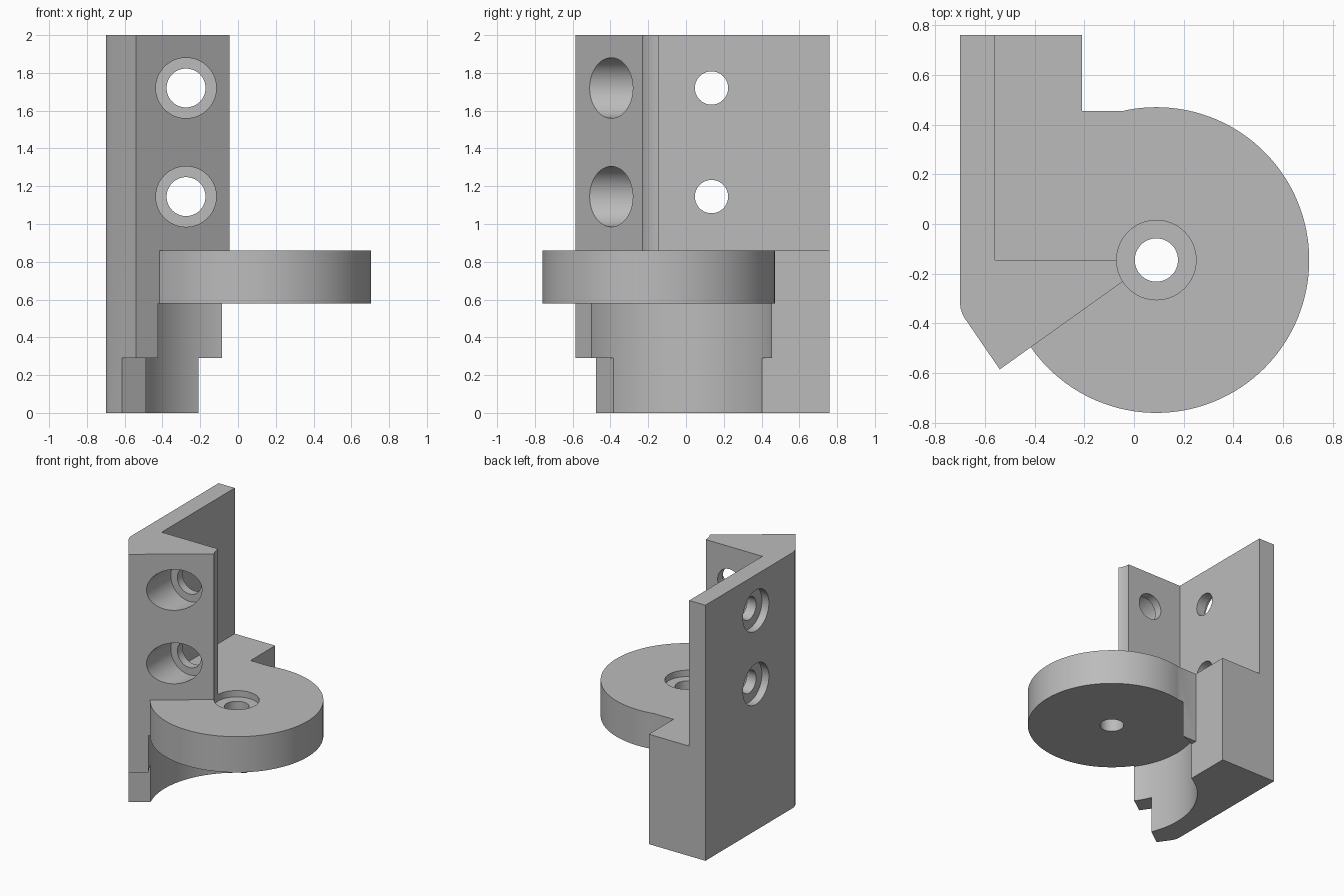
import bpy, bmesh, math
from mathutils import Matrix

if "Cube" in bpy.data.objects:
    bpy.data.objects.remove(bpy.data.objects["Cube"])

grey = bpy.data.materials.new("plain grey")
grey.diffuse_color = (0.5, 0.5, 0.5, 1)
grey.use_nodes = True
grey.node_tree.nodes["Principled BSDF"].inputs["Base Color"].default_value = grey.diffuse_color

CX, CY = 0.09, -0.145      # disc axis
SLOPE = 0.714              # slope of the slanted front face


def make(name, bm):
    bmesh.ops.recalc_face_normals(bm, faces=bm.faces)
    me = bpy.data.meshes.new(name)
    bm.to_mesh(me)
    bm.free()
    me.materials.append(grey)
    ob = bpy.data.objects.new(name, me)
    bpy.context.collection.objects.link(ob)
    return ob


def prism(name, pts, z0, z1):
    bm = bmesh.new()
    face = bm.faces.new([bm.verts.new((x, y, z0)) for x, y in pts])
    ext = bmesh.ops.extrude_face_region(bm, geom=[face])["geom"]
    bmesh.ops.translate(bm, vec=(0, 0, z1 - z0),
                        verts=[v for v in ext if isinstance(v, bmesh.types.BMVert)])
    return make(name, bm)


def box(name, x0, x1, y0, y1, z0, z1):
    return prism(name, [(x0, y0), (x1, y0), (x1, y1), (x0, y1)], z0, z1)


def cylinder(name, r, start, end, axis, centre, n=64):
    """Cylinder from start to end along axis; centre gives the other two coordinates."""
    bm = bmesh.new()
    bmesh.ops.create_cone(bm, cap_ends=True, segments=n, radius1=r, radius2=r, depth=end - start)
    mid = (start + end) / 2
    if axis == "x":
        rot, loc = Matrix.Rotation(math.pi / 2, 4, "Y"), (mid, *centre)
    elif axis == "y":
        rot, loc = Matrix.Rotation(math.pi / 2, 4, "X"), (centre[0], mid, centre[1])
    else:
        rot, loc = Matrix.Identity(4), (*centre, mid)
    bmesh.ops.transform(bm, matrix=Matrix.Translation(loc) @ rot, verts=bm.verts)
    return make(name, bm)


def combine(target, tool, operation):
    mod = target.modifiers.new(tool.name, "BOOLEAN")
    mod.operation = operation
    mod.solver = "EXACT"
    mod.object = tool
    bpy.context.view_layer.objects.active = target
    bpy.ops.object.modifier_apply(modifier=mod.name)
    bpy.data.objects.remove(tool)


# Full-height body outline with slanted front and rounded left corner
bracket = prism("bracket", [
    (-0.70, 0.76), (-0.70, -0.32), (-0.698, -0.338), (-0.692, -0.358), (-0.682, -0.378),
    (-0.54, -0.585), (0.0, -0.585 + 0.54 * SLOPE), (0.0, 0.455), (-0.21, 0.455), (-0.21, 0.76)],
    0, 2)

# Upper pocket leaving two walls, and round clearance below the disc
combine(bracket, box("pocket", -0.56, 1, CY, 1, 0.86, 3), "DIFFERENCE")
combine(bracket, cylinder("clearance", 0.625, -1, 0.58, "z", (CX, CY), 128), "DIFFERENCE")

# Lower step: trimmed side and trimmed slanted front
combine(bracket, box("side_step", -0.21, 1, -1, 1, -1, 0.29), "DIFFERENCE")
combine(bracket, prism("front_step", [
    (-1.0, -0.475 - 0.385 * SLOPE), (0.5, -0.475 + 1.115 * SLOPE), (0.5, -2), (-1.0, -2)],
    -1, 0.29), "DIFFERENCE")

# Disc with a counterbored centre hole that also trims the end of the front wall
combine(bracket, cylinder("disc", 0.615, 0.58, 0.86, "z", (CX, CY), 128), "UNION")
combine(bracket, cylinder("disc_recess", 0.16, 0.81, 3, "z", (CX, CY)), "DIFFERENCE")
combine(bracket, cylinder("disc_hole", 0.087, 0.3, 1, "z", (CX, CY)), "DIFFERENCE")

# Counterbored screw holes through the front and left walls
for z in (1.145, 1.72):
    combine(bracket, cylinder("front_recess", 0.16, -1, -0.21, "y", (-0.275, z)), "DIFFERENCE")
    combine(bracket, cylinder("front_hole", 0.103, -0.5, 0, "y", (-0.275, z)), "DIFFERENCE")
    combine(bracket, cylinder("side_recess", 0.16, -1, -0.64, "x", (0.135, z)), "DIFFERENCE")
    combine(bracket, cylinder("side_hole", 0.088, -0.9, -0.4, "x", (0.135, z)), "DIFFERENCE")

bpy.ops.object.select_all(action="DESELECT")
bracket.select_set(True)
bpy.context.view_layer.objects.active = bracket
bpy.ops.object.shade_smooth_by_angle(angle=math.radians(20))
